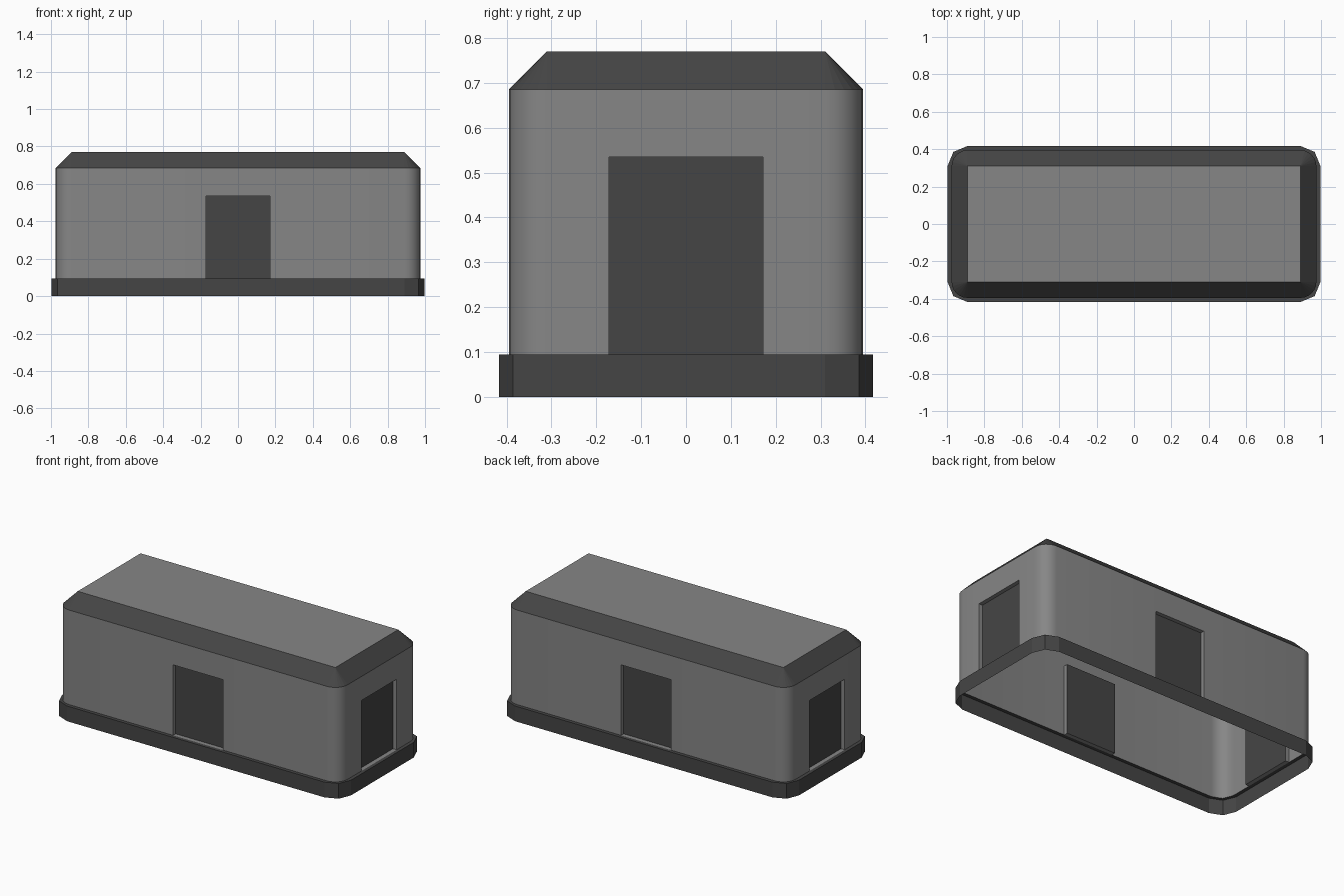
import bpy, bmesh
from math import pi, sin, cos, radians
from mathutils import Matrix, Vector

if "Cube" in bpy.data.objects:
    bpy.data.objects.remove(bpy.data.objects["Cube"])

CX, CY = 0.89, 0.31            # shared centres of the corner arcs
R_BASE, R_WALL = 0.107, 0.085
Z_BASE, Z_DOOR, Z_EAVE, Z_TOP = 0.095, 0.535, 0.685, 0.77
DOOR, DEPTH = 0.172, 0.025     # door half width and recess depth
SEG = 6


def material(name, v):
    m = bpy.data.materials.new(name)
    m.diffuse_color = (v, v, v, 1)
    m.use_nodes = True
    m.node_tree.nodes["Principled BSDF"].inputs["Base Color"].default_value = m.diffuse_color
    return m


LIGHT = material("light_grey", 0.24)
DARK = material("dark_grey", 0.06)


def outline(r, seg, doors=False):
    """Rounded rectangle, anticlockwise, optionally split at the door edges.
    Also returns the indices of the segments that span a door."""
    pts, spans = [], []
    for k, (sx, sy) in enumerate([(1, 1), (-1, 1), (-1, -1), (1, -1)]):
        for i in range(seg + 1):
            a = (k + i / seg) * pi / 2
            pts.append((sx * CX + r * cos(a), sy * CY + r * sin(a)))
        if doors:
            a = (k + 1) * pi / 2
            n, t = Vector((cos(a), sin(a))), Vector((-sin(a), cos(a)))
            d = (CX if k % 2 else CY) + r
            spans.append(len(pts))
            pts += [tuple(n * d - t * DOOR), tuple(n * d + t * DOOR)]
    return pts, spans


def finish(name, bm, mat, smooth=False):
    me = bpy.data.meshes.new(name)
    bm.to_mesh(me)
    bm.free()
    ob = bpy.data.objects.new(name, me)
    bpy.context.collection.objects.link(ob)
    me.materials.append(mat)
    if smooth:
        bpy.ops.object.select_all(action='DESELECT')
        ob.select_set(True)
        bpy.context.view_layer.objects.active = ob
        bpy.ops.object.shade_smooth_by_angle(angle=radians(30))
    return ob


def loft(name, rings, mat, skip=(), smooth=False):
    """Skin stacked outlines; skip lists first-row segments left open."""
    bm = bmesh.new()
    loops = [[bm.verts.new((x, y, z)) for x, y in pts] for pts, z in rings]
    for row, (a, b) in enumerate(zip(loops, loops[1:])):
        for i in range(len(a)):
            j = (i + 1) % len(a)
            if row or i not in skip:
                bm.faces.new((a[i], a[j], b[j], b[i]))
    bmesh.ops.remove_doubles(bm, verts=bm.verts[:], dist=1e-5)
    return finish(name, bm, mat, smooth)


# Plinth band with its narrow ledge, open underneath
base_pts = outline(R_BASE, 2)[0]
ledge_pts = outline(R_WALL, 2)[0]
loft("plinth", [(base_pts, 0), (base_pts, Z_BASE), (ledge_pts, Z_BASE)], DARK)

# Walls with four door openings
wall_pts, spans = outline(R_WALL, SEG, doors=True)
loft("walls", [(wall_pts, Z_BASE), (wall_pts, Z_DOOR), (wall_pts, Z_EAVE)],
     LIGHT, skip=spans, smooth=True)

# Sloped roof edge, narrowing to a sharp-cornered rectangle
loft("roof_edge", [(outline(R_WALL, SEG)[0], Z_EAVE), (outline(0, SEG)[0], Z_TOP)], DARK)

# Flat roof
bm = bmesh.new()
bm.faces.new([bm.verts.new((sx * CX, sy * CY, Z_TOP))
              for sx, sy in [(-1, -1), (1, -1), (1, 1), (-1, 1)]])
finish("roof_top", bm, LIGHT)

# Recessed doors: surround plus panel on every side
for k, side in enumerate(["front", "right", "back", "left"]):
    d = (CX if k % 2 else CY) + R_WALL
    turn = Matrix.Rotation(k * pi / 2, 4, 'Z')
    rect = [(-DOOR, Z_BASE), (DOOR, Z_BASE), (DOOR, Z_DOOR), (-DOOR, Z_DOOR)]

    bm = bmesh.new()
    outer = [bm.verts.new(turn @ Vector((x, -d, z))) for x, z in rect]
    inner = [bm.verts.new(turn @ Vector((x, -d + DEPTH, z))) for x, z in rect]
    for i in range(4):
        j = (i + 1) % 4
        bm.faces.new((outer[i], outer[j], inner[j], inner[i]))
    finish(side + "_door_surround", bm, LIGHT)

    bm = bmesh.new()
    bm.faces.new([bm.verts.new(turn @ Vector((x, -d + DEPTH, z))) for x, z in rect])
    finish(side + "_door", bm, DARK)
